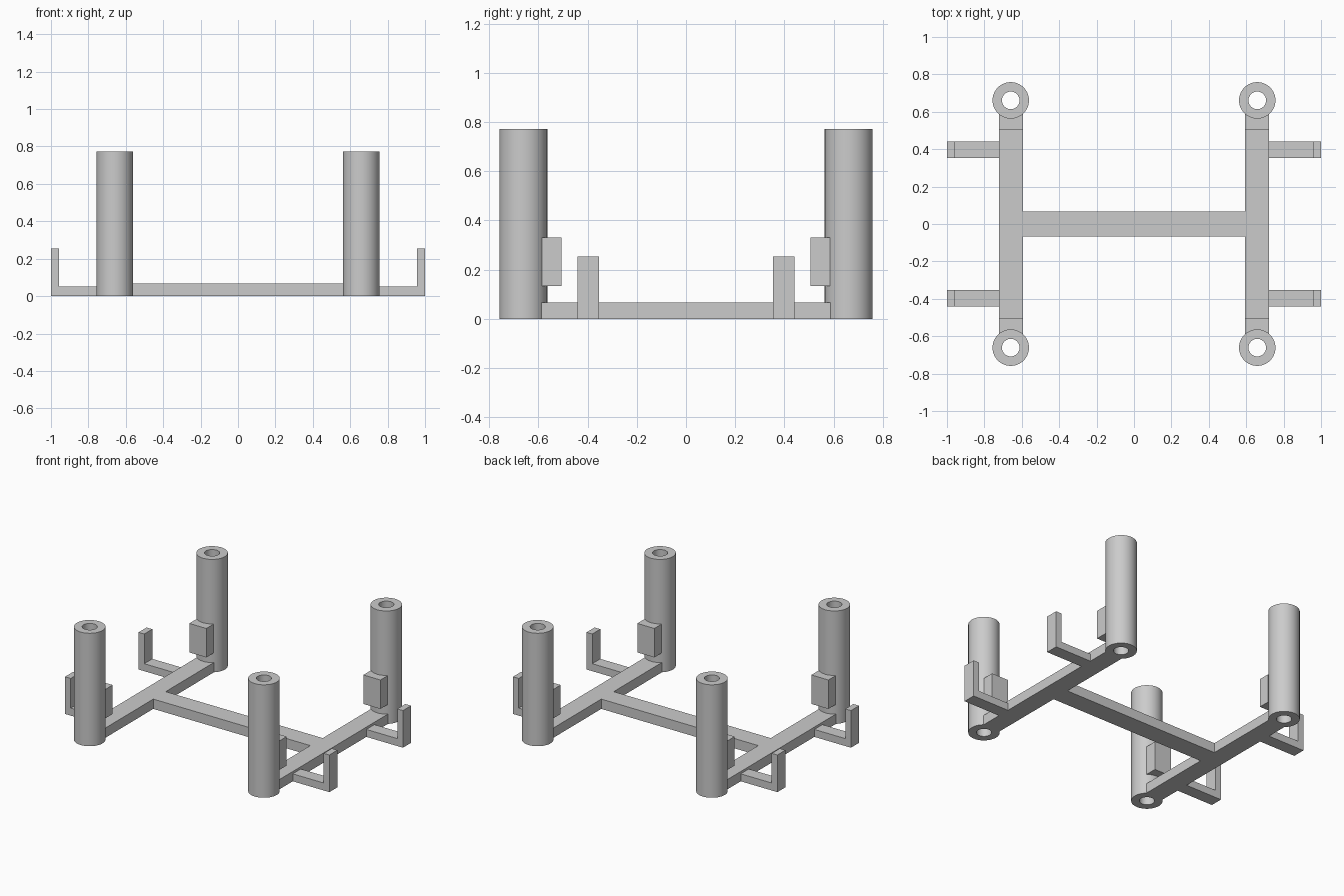
import bpy
import bmesh
import math

if "Cube" in bpy.data.objects:
    bpy.data.objects.remove(bpy.data.objects["Cube"])

grey = bpy.data.materials.new("plain grey")
grey.diffuse_color = (0.6, 0.6, 0.6, 1)
grey.use_nodes = True
grey.node_tree.nodes["Principled BSDF"].inputs["Base Color"].default_value = grey.diffuse_color


def add_object(name, bm):
    bmesh.ops.recalc_face_normals(bm, faces=bm.faces)
    mesh = bpy.data.meshes.new(name)
    bm.to_mesh(mesh)
    bm.free()
    mesh.materials.append(grey)
    obj = bpy.data.objects.new(name, mesh)
    bpy.context.collection.objects.link(obj)
    return obj


def prism(name, profile, axis, lo, hi):
    """Extrude a closed 2D profile along x, y or z from lo to hi."""
    bm = bmesh.new()
    verts = []
    for p in profile:
        co = list(p)
        co.insert(axis, lo)
        verts.append(bm.verts.new(co))
    face = bm.faces.new(verts)
    ext = bmesh.ops.extrude_face_region(bm, geom=[face])
    move = [0, 0, 0]
    move[axis] = hi - lo
    bmesh.ops.translate(bm, vec=move, verts=[v for v in ext["geom"] if isinstance(v, bmesh.types.BMVert)])
    return add_object(name, bm)


def box(name, x, y, z):
    return prism(name, [(x[0], y[0]), (x[1], y[0]), (x[1], y[1]), (x[0], y[1])], 2, *z)


def tube(name, cx, cy, outer, inner, height, sides=64):
    """Hollow post open at both ends."""
    bm = bmesh.new()
    section = [(outer, 0), (outer, height), (inner, height), (inner, 0)]
    rings = []
    for r, z in section:
        rings.append([bm.verts.new((cx + r * math.cos(2 * math.pi * i / sides),
                                    cy + r * math.sin(2 * math.pi * i / sides), z))
                      for i in range(sides)])
    for k in range(4):
        a, b = rings[k], rings[(k + 1) % 4]
        for i in range(sides):
            j = (i + 1) % sides
            bm.faces.new((a[i], a[j], b[j], b[i]))
    obj = add_object(name, bm)
    bpy.ops.object.select_all(action='DESELECT')
    obj.select_set(True)
    bpy.context.view_layer.objects.active = obj
    bpy.ops.object.shade_smooth_by_angle(angle=math.radians(30))


def span(sign, a, b):
    return sorted((sign * a, sign * b))


# Central crossbar joining the two side rails
box("crossbar", (-0.594, 0.594), (-0.067, 0.067), (0, 0.067))

for sx, side in ((-1, "left"), (1, "right")):
    # Side rail
    rail_x = span(sx, 0.594, 0.723)
    box(f"{side}_rail", rail_x, (-0.587, 0.587), (0, 0.067))
    for sy, end in ((-1, "front"), (1, "back")):
        tag = f"{end}_{side}"
        # Hollow corner post
        tube(f"{tag}_post", sx * 0.659, sy * 0.661, 0.0975, 0.047, 0.772)
        # Block fixed to the inner face of the post
        box(f"{tag}_block", rail_x, span(sy, 0.506, 0.585), (0.133, 0.331))
        # L-shaped side bracket
        outline = [(0.723, 0), (1, 0), (1, 0.254), (0.957, 0.254), (0.957, 0.051), (0.723, 0.051)]
        prism(f"{tag}_bracket", [(sx * x, z) for x, z in outline], 1, *span(sy, 0.354, 0.441))
